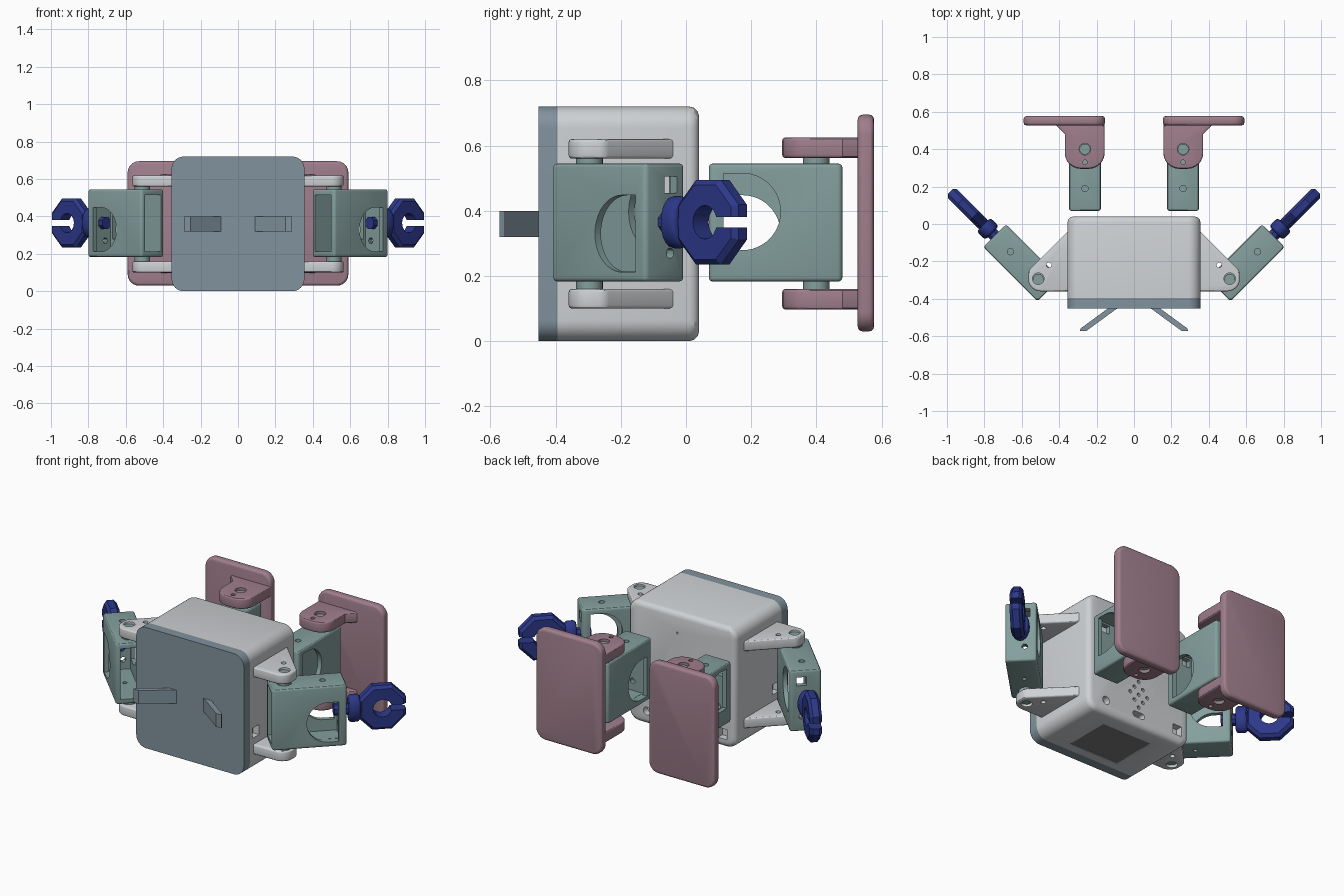
import bpy, bmesh, math
from mathutils import Matrix, Vector

if "Cube" in bpy.data.objects:
    bpy.data.objects.remove(bpy.data.objects["Cube"])

T = lambda x, y, z: Matrix.Translation((x, y, z))
R = lambda deg, axis: Matrix.Rotation(math.radians(deg), 4, axis)
I = Matrix.Identity(4)


def material(name, rgb):
    m = bpy.data.materials.new(name)
    m.diffuse_color = (*rgb, 1)
    m.use_nodes = True
    m.node_tree.nodes["Principled BSDF"].inputs["Base Color"].default_value = m.diffuse_color
    return m


LIGHT = material("light_grey", (0.62, 0.64, 0.66))
SLATE = material("slate", (0.22, 0.29, 0.34))
TEAL = material("teal", (0.23, 0.35, 0.34))
MAUVE = material("mauve", (0.35, 0.21, 0.26))
NAVY = material("navy", (0.025, 0.04, 0.25))
DARK = material("dark_grey", (0.2, 0.2, 0.2))


def rounded(corners, n=6):
    """Polygon from (x, y, radius) corners, each one filleted."""
    out = []
    for i, (x, y, r) in enumerate(corners):
        p = Vector((x, y))
        if r <= 0:
            out.append((x, y))
            continue
        a = (Vector(corners[i - 1][:2]) - p).normalized()
        b = (Vector(corners[(i + 1) % len(corners)][:2]) - p).normalized()
        half = a.angle(b) / 2
        c = p + (a + b).normalized() * (r / math.sin(half))
        s = p + a * (r / math.tan(half)) - c
        e = p + b * (r / math.tan(half)) - c
        sweep = s.angle_signed(e)
        for k in range(n + 1):
            t = -sweep * k / n
            out.append((c.x + s.x * math.cos(t) - s.y * math.sin(t),
                        c.y + s.x * math.sin(t) + s.y * math.cos(t)))
    return out


def rect(x0, y0, x1, y1, r=0, n=6):
    return rounded([(x0, y0, r), (x1, y0, r), (x1, y1, r), (x0, y1, r)], n)


def circle(r, n=24, x=0, y=0, turn=0):
    return [(x + r * math.cos(2 * math.pi * i / n + turn),
             y + r * math.sin(2 * math.pi * i / n + turn)) for i in range(n)]


def prism(name, pts, z0, z1, mat=None, matrix=I, bevel=0, ends=(1, 1), seg=3):
    """Extruded outline with optional softened rims."""
    bm = bmesh.new()
    lo = [bm.verts.new((x, y, z0)) for x, y in pts]
    hi = [bm.verts.new((x, y, z1)) for x, y in pts]
    bm.faces.new(lo)
    bm.faces.new(hi)
    for i in range(len(pts)):
        j = (i + 1) % len(pts)
        bm.faces.new((lo[i], lo[j], hi[j], hi[i]))
    bmesh.ops.recalc_face_normals(bm, faces=bm.faces[:])
    if bevel:
        rims = [e for e in bm.edges for k, ring in enumerate((lo, hi))
                if ends[k] and all(v in ring for v in e.verts)]
        bmesh.ops.bevel(bm, geom=rims, offset=bevel, segments=seg,
                        profile=0.5, affect='EDGES')
    bm.transform(matrix)
    if bm.calc_volume(signed=True) < 0:
        bmesh.ops.reverse_faces(bm, faces=bm.faces[:])
    me = bpy.data.meshes.new(name)
    bm.to_mesh(me)
    bm.free()
    if mat:
        me.materials.append(mat)
    ob = bpy.data.objects.new(name, me)
    bpy.context.collection.objects.link(ob)
    return ob


def cut(ob, cutters):
    for c in cutters:
        m = ob.modifiers.new("cut", 'BOOLEAN')
        m.object, m.operation, m.solver = c, 'DIFFERENCE', 'EXACT'
    dg = bpy.context.evaluated_depsgraph_get()
    dg.update()
    me = bpy.data.meshes.new_from_object(ob.evaluated_get(dg))
    ob.modifiers.clear()
    ob.data = me
    for c in cutters:
        bpy.data.objects.remove(c)
    return ob


def box(x0, x1, y0, y1, z0, z1, matrix=I):
    return prism("cutter", rect(x0, y0, x1, y1), z0, z1, None, matrix)


def hole(x, y, r, z0=-1, z1=2, matrix=I, n=20):
    return prism("cutter", circle(r, n, x, y), z0, z1, None, matrix)


# Main case, its front cover, ports and speaker holes
UP = R(90, 'X')                     # outline in x/z, depth along -y
case = rect(-0.355, 0.0, 0.355, 0.72, 0.065, 8)
body = prism("body_case", case, -0.04, 0.395, LIGHT, UP, 0.03, (1, 0))
prism("front_cover", case, 0.395, 0.452, SLATE, UP)
ports = [box(s * 0.345 - 0.03, s * 0.345 + 0.03, -0.37, -0.31, 0.20, 0.26) for s in (-1, 1)]
ports += [box(-0.30, -0.24, 0, 0.1, 0.05, 0.11),
          box(-0.165, 0.165, -0.34, -0.06, -0.05, 0.012),
          prism("cutter", rect(-0.04, 0.055, 0.04, 0.09, 0.015), -0.1, 0, None, UP),
          hole(0.23, 0.08, 0.024, -0.1, 0, UP), hole(0.03, 0.6, 0.006, -0.1, 0, UP, 8)]
ports += [hole(x, z, 0.011, -0.1, -0.01, UP, 10)
          for z, row in ((0.16, (-0.03, 0.03)), (0.20, (-0.06, 0, 0.06)),
                         (0.24, (-0.03, 0.03)), (0.28, (0,)), (0.12, (0,))) for x in row]
cut(body, ports)
prism("underside_panel", rect(-0.165, -0.34, 0.165, -0.06), 0.003, 0.03, DARK)

side_parts = []                     # built at +x, mirrored at the end

# Hooks on the cover
side_parts.append(prism("cover_hook", [(0.085, -0.448), (0.255, -0.572), (0.29, -0.572),
                                       (0.285, -0.558), (0.135, -0.448)], 0.32, 0.40, SLATE))

# Shoulder ears
ear = rounded([(0.29, -0.36, 0), (0.565, -0.36, 0.065), (0.565, -0.25, 0.045),
               (0.345, -0.03, 0), (0.29, -0.03, 0)])
for label, z in (("lower", 0.10), ("upper", 0.56)):
    e = prism(label + "_shoulder_ear", ear, z, z + 0.06, LIGHT, I, 0.01)
    side_parts.append(cut(e, [hole(0.512, -0.293, 0.031), hole(0.455, -0.22, 0.014)]))


def limb_frame(name, m):
    """Hollow motor housing: tip at local x=0, pivot at x=-0.33."""
    ob = prism(name, rect(-0.41, -0.086, 0, 0.086, 0.015, 3), 0.183, 0.545, TEAL, m, 0.012)
    tip = m @ R(90, 'Y')            # local (x, y, z) -> (z, y, -x)
    cutters = [box(-0.5, -0.03, -0.06, 0.06, 0.213, 0.515, m),
               box(-0.1, 0.1, -0.005, 0.05, 0.455, 0.505, m),
               hole(-0.12, 0, 0.017, 0.5, 0.6, m),
               hole(-0.2, 0, 0.012, 0.1, 0.23, m),
               hole(-0.27, 0.02, 0.016, -0.1, 0.1, tip, 12)]
    # D-shaped windows, staggered in height
    for s, z in ((-1, 0.33), (1, 0.397)):
        dshape = rounded([(-0.045, z - 0.118, 0), (-0.22, z - 0.118, 0.117),
                          (-0.22, z + 0.118, 0.117), (-0.045, z + 0.118, 0)], 12)
        y = s * 0.09
        cutters.append(prism("cutter", dshape, -y - 0.045, -y + 0.045, None, m @ UP))
    side_parts.append(cut(ob, cutters))
    # pivot bosses and pins seated in the ear holes
    for label, a, b, c, d in (("lower", 0.158, 0.195, 0.115, 0.17),
                              ("upper", 0.535, 0.563, 0.55, 0.61)):
        for kind, r, z0, z1 in (("boss", 0.041, a, b), ("pin", 0.029, c, d)):
            side_parts.append(prism(f"{name}_{label}_{kind}", circle(r), z0, z1,
                                    TEAL, m @ T(-0.33, 0, 0)))


# Arm frame at 45 degrees, leg frame pointing at the body
ARM = T(0.745, -0.063, 0) @ R(45, 'Z')
limb_frame("arm_frame", ARM)
limb_frame("leg_frame", T(0.2625, 0.07, 0) @ R(-90, 'Z'))

# Octagonal claw hand with wrist
HAND = ARM @ T(0.205, 0, 0.365) @ UP
palm = prism("claw_hand", circle(0.141, 8, turn=math.pi / 8), -0.034, 0.034, NAVY, HAND, 0.016, seg=1)
cut(palm, [prism("cutter", circle(0.052, 16), -0.1, 0.1, None, HAND),
           box(0.03, 0.2, -0.016, 0.016, -0.1, 0.1, HAND)])
side_parts.append(palm)
WRIST = ARM @ T(0, 0, 0.365) @ R(90, 'Y')
oval = [(x, y * 0.65) for x, y in circle(0.08, 20)]
side_parts.append(prism("wrist_collar", oval, 0.02, 0.085, NAVY, WRIST, 0.018))
side_parts.append(prism("wrist_shaft", circle(0.034, 8, turn=math.pi / 8), -0.06, 0.12, NAVY, WRIST))

# Feet: sole plate and two ankle ears
side_parts.append(prism("foot_plate", rect(0.155, 0.03, 0.59, 0.695, 0.06), -0.577, -0.527,
                        MAUVE, UP, 0.015))
ankle = rounded([(0.157, 0.565, 0), (0.157, 0.295, 0.085), (0.37, 0.295, 0.085),
                 (0.37, 0.48, 0), (0.42, 0.53, 0), (0.42, 0.565, 0)])
for label, z in (("lower", 0.097), ("upper", 0.562)):
    a = prism(label + "_ankle_ear", ankle, z, z + 0.063, MAUVE, I, 0.01)
    side_parts.append(cut(a, [hole(0.2625, 0.40, 0.031), hole(0.2625, 0.33, 0.012)]))

# Mirror everything on the side
for ob in side_parts:
    me = ob.data.copy()
    me.transform(Matrix.Scale(-1, 4, (1, 0, 0)))
    me.flip_normals()
    bpy.context.collection.objects.link(bpy.data.objects.new("left_" + ob.name, me))
    ob.name = "right_" + ob.name

bpy.ops.object.select_all(action='SELECT')
bpy.context.view_layer.objects.active = body
bpy.ops.object.shade_smooth_by_angle(angle=math.radians(30))
